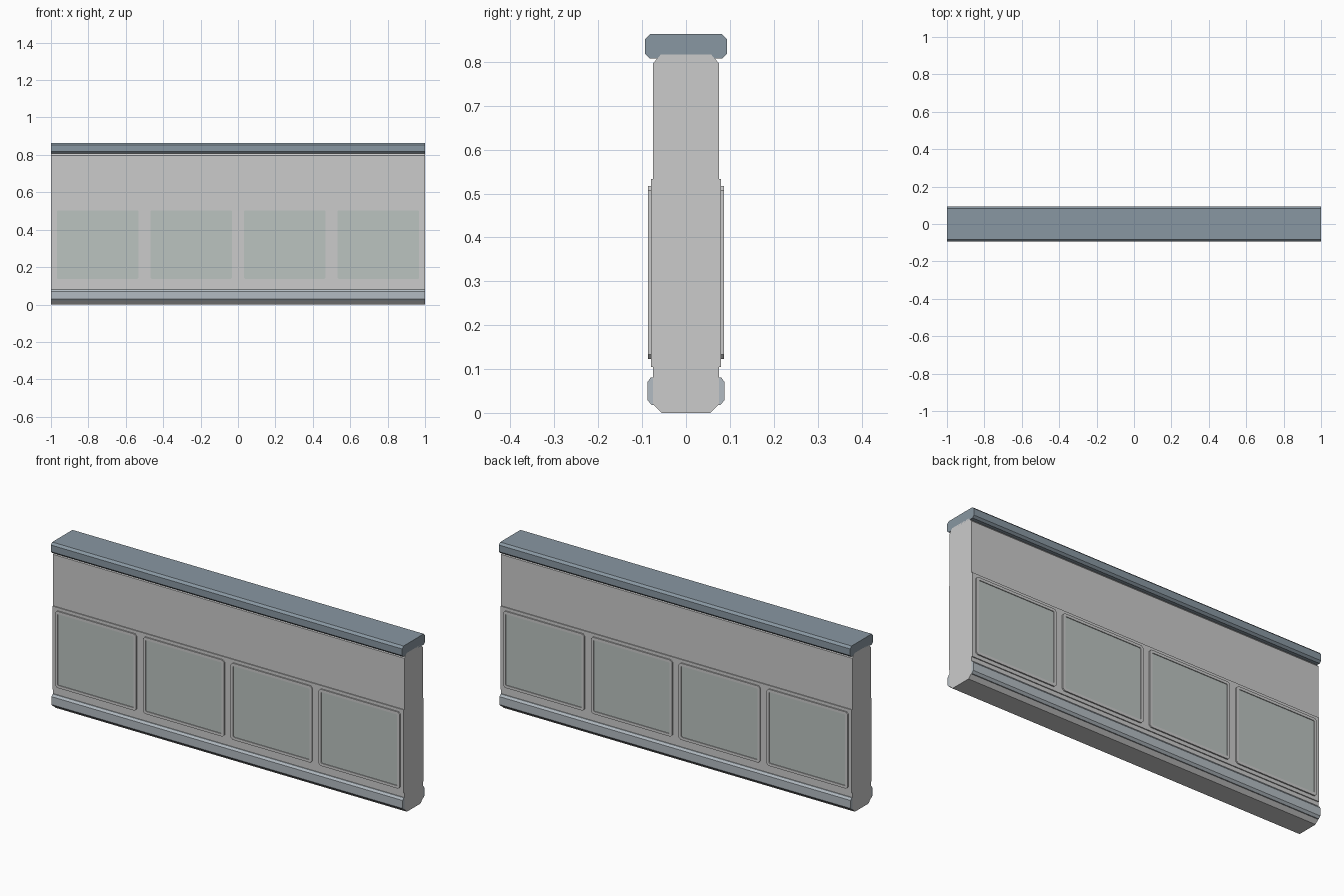
import bpy, bmesh

if "Cube" in bpy.data.objects:
    bpy.data.objects.remove(bpy.data.objects["Cube"])

def material(name, col):
    m = bpy.data.materials.new(name)
    m.diffuse_color = (*col, 1)
    m.use_nodes = True
    m.node_tree.nodes["Principled BSDF"].inputs["Base Color"].default_value = m.diffuse_color
    return m

stone = material("stone", (0.60, 0.61, 0.62))
slate = material("slate", (0.25, 0.31, 0.36))
trim = material("trim", (0.45, 0.50, 0.54))
green = material("panel_green", (0.50, 0.55, 0.53))

def finish(name, bm, mat):
    bmesh.ops.recalc_face_normals(bm, faces=bm.faces)
    me = bpy.data.meshes.new(name)
    bm.to_mesh(me)
    bm.free()
    me.materials.append(mat)
    ob = bpy.data.objects.new(name, me)
    bpy.context.collection.objects.link(ob)
    return ob

def extrude_profile(name, half, mat, length=2.0):
    """Mirror a (y, z) half profile and sweep it along x."""
    pts = half + [(-y, z) for y, z in reversed(half)]
    bm = bmesh.new()
    f = bm.faces.new([bm.verts.new((-length / 2, y, z)) for y, z in pts])
    r = bmesh.ops.extrude_face_region(bm, geom=[f])
    verts = [v for v in r["geom"] if isinstance(v, bmesh.types.BMVert)]
    bmesh.ops.translate(bm, verts=verts, vec=(length, 0, 0))
    return finish(name, bm, mat)

def outline(cx, cz, w, h, c):
    """Rectangle in x, z with clipped corners."""
    a, b = w / 2, h / 2
    return [(cx + x, cz + z) for x, z in (
        (-a + c, -b), (a - c, -b), (a, -b + c), (a, b - c),
        (a - c, b), (-a + c, b), (-a, b - c), (-a, -b + c))]

def loft(name, sections, side, mat, fill):
    """Bridge successive (outline, depth) loops; optionally fill the last."""
    bm = bmesh.new()
    loops = [[bm.verts.new((x, side * d, z)) for x, z in o] for o, d in sections]
    for p, q in zip(loops, loops[1:]):
        for i in range(len(p)):
            j = (i + 1) % len(p)
            bm.faces.new((p[i], p[j], q[j], q[i]))
    if fill:
        bm.faces.new(loops[-1])
        bm.faces.new(loops[0])
    return finish(name, bm, mat)

# Wall core, top cap, skirting and shallow panel band
extrude_profile("wall_core", [(0.055, 0), (0.075, 0.02), (0.075, 0.797), (0.057, 0.817)], stone)
extrude_profile("top_cap", [(0.083, 0.808), (0.093, 0.818), (0.093, 0.852), (0.082, 0.863)], slate)
extrude_profile("skirting", [(0.078, 0.018), (0.088, 0.029), (0.088, 0.070), (0.080, 0.081)], trim, 1.999)
extrude_profile("panel_band", [(0.080, 0.105), (0.080, 0.533)], stone, 1.998)

# Four framed panels on each face
Z = 0.32
for side, face in ((-1, "front"), (1, "back")):
    for i in range(4):
        cx = -0.75 + 0.5 * i
        outer = outline(cx, Z, 0.462, 0.394, 0.010)
        inner = outline(cx, Z, 0.434, 0.366, 0.004)
        loft(f"{face}_panel_frame_{i + 1}",
             [(outer, 0.078), (outer, 0.0865), (inner, 0.0865), (inner, 0.078), (outer, 0.078)],
             side, stone, False)
        loft(f"{face}_panel_{i + 1}", [(inner, 0.078), (inner, 0.0825)], side, green, True)
